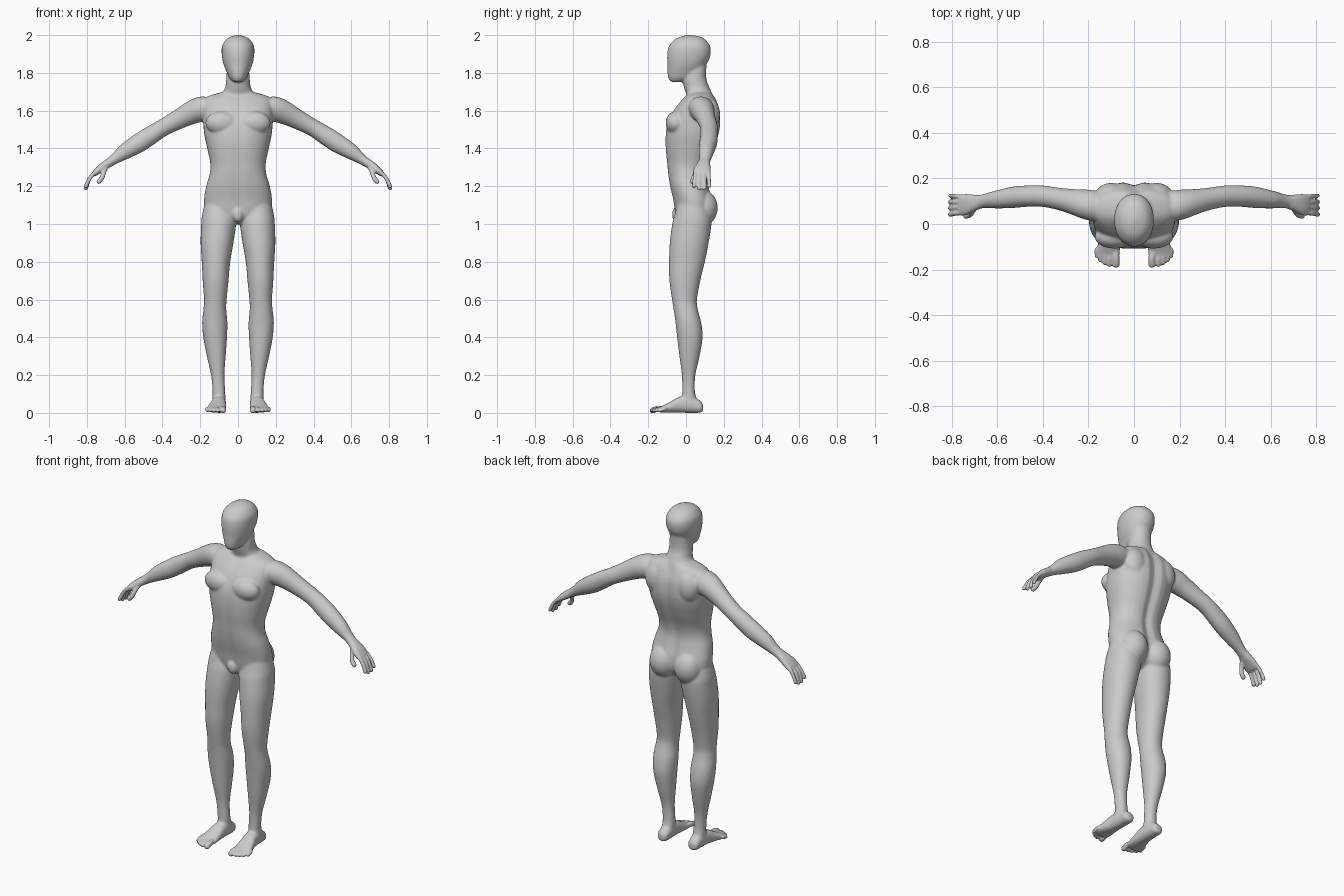
import bpy, bmesh, math
from mathutils import Vector, Matrix

bm = bmesh.new()
N = 32


def spline(rows, sub=5):
    """Catmull-Rom interpolation of table rows."""
    rows = [Vector(r) for r in rows]
    out = []
    for i in range(len(rows) - 1):
        a, b, c, d = rows[max(i - 1, 0)], rows[i], rows[i + 1], rows[min(i + 2, len(rows) - 1)]
        for k in range(sub):
            t = k / sub
            out.append(0.5 * (2 * b + (c - a) * t + (2 * a - 5 * b + 4 * c - d) * t**2
                              + (3 * b - a - 3 * c + d) * t**3))
    return out + [rows[-1]]


def skin(rings):
    loops = [[bm.verts.new(p) for p in ring] for ring in rings]
    for a, b in zip(loops, loops[1:]):
        for i in range(N):
            j = (i + 1) % N
            bm.faces.new((a[i], a[j], b[j], b[i]))
    bm.faces.new(loops[0])
    bm.faces.new(loops[-1])


def oval(p):
    for i in range(N):
        t = 2 * math.pi * i / N
        c, s = math.cos(t), math.sin(t)
        yield math.copysign(abs(c)**(2 / p), c), math.copysign(abs(s)**(2 / p), s)


def column(rows, sides=(1,), p=2.2, groove=0.0):
    """Upright loft; rows are z, x min, x max, y front, y back."""
    for side in sides:
        rings = []
        for z, x0, x1, y0, y1 in spline(rows):
            ring = []
            for c, s in oval(p):
                x = (x0 + x1) / 2 + c * (x1 - x0) / 2
                y = (y0 + y1) / 2 + s * (y1 - y0) / 2
                dent = groove * math.exp(-(x / 0.025)**2)
                y -= dent if s > 0 else -0.3 * dent
                ring.append((x * side, y, z))
            rings.append(ring)
        skin(rings)


def tube(rows, u=(0, 1, 0), v=None, p=2.0):
    """Mirrored pair of tubes; rows are x, y, z, half width along u, half thickness."""
    pts = spline(rows)
    u = Vector(u)
    for side in (1, -1):
        rings = []
        for i, r in enumerate(pts):
            a, b = pts[max(i - 1, 0)], pts[min(i + 1, len(pts) - 1)]
            w = Vector(v) if v else Vector((b - a)[:3]).cross(u).normalized()
            ring = [Vector(r[:3]) + u * c * r[3] + w * s * r[4] for c, s in oval(p)]
            rings.append([(q.x * side, q.y, q.z) for q in ring])
        skin(rings)


def digit(path, r):
    """Finger or toe with a rounded tip."""
    rows = [(*q, r, r) for q in path]
    d = (Vector(path[-1]) - Vector(path[-2])).normalized()
    for along, k in ((0.6, 0.8), (0.95, 0.3)):
        rows.append((*(Vector(path[-1]) + d * r * along), r * k, r * k))
    tube(rows, u=(1, 0, 0) if abs(d.y) > 0.8 else (0, 1, 0))


def muscle(loc, radii, sides=(1, -1)):
    for s in sides:
        m = Matrix.Translation((loc[0] * s, loc[1], loc[2])) @ Matrix.Diagonal((*radii, 1))
        bmesh.ops.create_uvsphere(bm, u_segments=32, v_segments=20, radius=1, matrix=m)


def centred(rows):
    return [(z, -h, h, f, b) for z, h, f, b in rows]


# Head and neck
column(centred([(1.752, .025, -.08, -.02), (1.772, .044, -.094, .04), (1.80, .058, -.098, .08),
                (1.84, .075, -.098, .105), (1.88, .084, -.1, .126), (1.92, .087, -.097, .132),
                (1.95, .082, -.086, .124), (1.98, .06, -.056, .098), (1.994, .034, -.022, .066),
                (2.001, .008, .012, .03)]), p=2.1)
column(centred([(1.86, .055, .0, .11), (1.80, .06, -.012, .107), (1.76, .063, -.018, .11),
                (1.72, .069, -.01, .125), (1.69, .088, .0, .138), (1.65, .12, .0, .15)]), p=2.1)

# Torso
column(centred([(1.703, .06, .02, .13), (1.692, .11, .01, .142), (1.675, .16, -.005, .152),
                (1.65, .183, -.03, .165), (1.60, .188, -.068, .182), (1.53, .184, -.1, .185),
                (1.47, .178, -.11, .175), (1.40, .163, -.11, .152), (1.32, .147, -.102, .122),
                (1.26, .151, -.096, .112), (1.20, .169, -.086, .122), (1.13, .18, -.07, .14),
                (1.07, .172, -.06, .14), (1.03, .12, -.05, .12), (1.0, .04, -.03, .08)]),
       p=2.3, groove=.016)
muscle((.085, -.055, 1.535), (.088, .053, .062))   # chest
muscle((.10, .125, 1.58), (.07, .055, .09))        # shoulder blades
muscle((.08, .088, 1.085), (.08, .08, .095))       # buttocks
muscle((0, -.048, 1.05), (.03, .026, .042), (1,))  # groin

# Legs
column([(1.16, .03, .165, -.03, .10), (1.05, .012, .19, -.06, .13), (1.0, .01, .195, -.073, .135),
        (.9, .024, .198, -.086, .12), (.8, .041, .192, -.09, .1), (.7, .05, .187, -.088, .076),
        (.6, .06, .18, -.074, .058), (.55, .062, .183, -.066, .062), (.48, .056, .19, -.056, .08),
        (.4, .058, .184, -.047, .088), (.3, .065, .165, -.035, .072), (.2, .072, .143, -.022, .05),
        (.12, .068, .135, -.02, .047), (.07, .066, .135, -.02, .056), (.03, .07, .13, -.01, .06)],
       sides=(1, -1), p=2.1)

# Feet and toes
tube([(.10, .09, .028, .014, .014), (.10, .078, .032, .03, .03), (.10, .03, .045, .036, .045),
      (.103, -.03, .044, .04, .043), (.109, -.08, .031, .047, .03), (.114, -.12, .021, .052, .019),
      (.114, -.145, .017, .048, .013)], u=(1, 0, 0), v=(0, 0, 1), p=2.3)
for x, y, r in ((.079, -.177, .0155), (.108, -.178, .0105), (.128, -.17, .0105),
                (.147, -.158, .01), (.163, -.14, .0095)):
    digit([(x * .8 + .022, -.10, .02), (x, y + .03, .022), (x, y, .013)], r)

# Arms
tube([(.11, .075, 1.625, .05, .05), (.16, .078, 1.617, .066, .068), (.21, .085, 1.602, .066, .068),
      (.26, .095, 1.582, .058, .06), (.32, .108, 1.551, .05, .052), (.40, .122, 1.508, .047, .046),
      (.47, .122, 1.464, .047, .05), (.53, .117, 1.425, .047, .05), (.60, .108, 1.383, .04, .042),
      (.65, .102, 1.347, .032, .029), (.685, .096, 1.322, .03, .024)], v=(.52, 0, .854))

# Palms, fingers and thumbs
tube([(.665, .098, 1.337, .028, .022), (.70, .092, 1.313, .036, .023), (.735, .085, 1.288, .046, .020),
      (.762, .083, 1.265, .045, .014), (.768, .083, 1.26, .035, .008)], p=2.4)
for y, tip, z, r in ((.121, .124, 1.20, .0095), (.096, .097, 1.188, .0105),
                     (.072, .069, 1.188, .0105), (.048, .042, 1.20, .0105)):
    digit([(.74, y, 1.283), (.769, y, 1.262), (.79, (y + tip) / 2, 1.232), (.805, tip, z)], r)
digit([(.695, .075, 1.31), (.71, .053, 1.275), (.72, .04, 1.245), (.737, .036, 1.224)], .0125)

# Fuse everything into one smooth skin
bmesh.ops.recalc_face_normals(bm, faces=bm.faces)
mesh = bpy.data.meshes.new("human_body")
bm.to_mesh(mesh)
bm.free()
body = bpy.data.objects.new("human_body", mesh)
bpy.context.collection.objects.link(body)
bpy.context.view_layer.objects.active = body
body.select_set(True)
fuse = body.modifiers.new("fuse", 'REMESH')
fuse.mode = 'VOXEL'
fuse.voxel_size = .005
bpy.ops.object.modifier_apply(modifier="fuse")

# Blend the joins, gently on hands and toes
group = body.vertex_groups.new(name="blend")
fine, broad = [], []
for vert in body.data.vertices:
    vert.co.z = max(vert.co.z, 0)
    small = abs(vert.co.x) > .69 or vert.co.z < .05
    (fine if small else broad).append(vert.index)
group.add(fine, .1, 'REPLACE')
group.add(broad, 1, 'REPLACE')
blend = body.modifiers.new("blend", 'SMOOTH')
blend.factor = .5
blend.iterations = 18
blend.vertex_group = "blend"
bpy.ops.object.modifier_apply(modifier="blend")
bpy.ops.object.shade_smooth()
